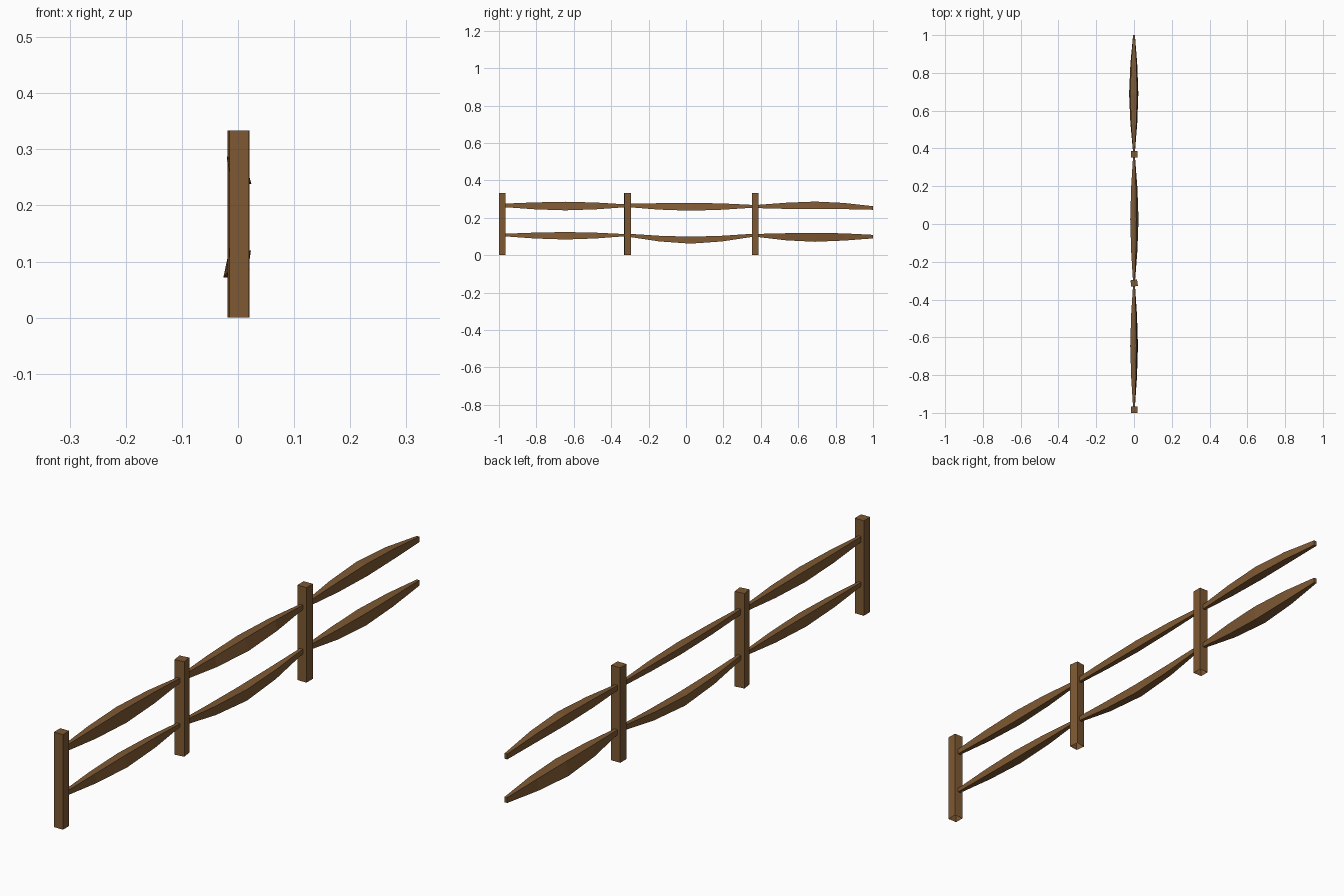
import bpy, bmesh
from math import radians, cos, sin

if "Cube" in bpy.data.objects:
    bpy.data.objects.remove(bpy.data.objects["Cube"])

wood = bpy.data.materials.new("brown_wood")
wood.diffuse_color = (0.21, 0.10, 0.033, 1)
wood.use_nodes = True
wood.node_tree.nodes["Principled BSDF"].inputs["Base Color"].default_value = wood.diffuse_color


def loft(name, rings, cap_first=True, cap_last=True):
    """Skin a series of four-point rings into a flat-faced solid."""
    bm = bmesh.new()
    loops = [[bm.verts.new(p) for p in ring] for ring in rings]
    for a, b in zip(loops, loops[1:]):
        for i in range(4):
            j = (i + 1) % 4
            bm.faces.new((a[i], a[j], b[j], b[i]))
    if cap_first:
        bm.faces.new(loops[0][::-1])
    if cap_last:
        bm.faces.new(loops[-1])
    bmesh.ops.recalc_face_normals(bm, faces=bm.faces)
    mesh = bpy.data.meshes.new(name)
    bm.to_mesh(mesh)
    bm.free()
    mesh.materials.append(wood)
    ob = bpy.data.objects.new(name, mesh)
    bpy.context.collection.objects.link(ob)
    return ob


def post(name, x, y, turn):
    """Square post, open underneath."""
    h, c, s = 0.0175, cos(radians(turn)), sin(radians(turn))
    corners = [(-h, -h), (h, -h), (h, h), (-h, h)]
    rings = [[(x + c * u - s * v, y + s * u + c * v, z) for u, v in corners]
             for z in (0, 0.334)]
    loft(name, rings, cap_first=False)


def rail(name, y0, y1, start, end, mid, bottom_x, top_x):
    """Hewn rail: thin ends swelling to a tilted four-sided middle."""
    rings = []
    for t, k in ((0, 0), (0.25, 0.68), (0.5, 1), (0.75, 0.68), (1, 0)):
        def mix(a, b):
            return a + (b - a) * k
        lo = mix(start[0] + (end[0] - start[0]) * t, mid[0])
        hi = mix(start[1] + (end[1] - start[1]) * t, mid[1])
        w = 0.005
        y = y0 + (y1 - y0) * t
        rings.append([(mix(-w, bottom_x[0]), y, lo), (mix(w, bottom_x[1]), y, lo),
                      (mix(w, top_x[1]), y, hi), (mix(-w, top_x[0]), y, hi)])
    loft(name, rings)


# Posts, the middle one turned slightly
post("front_post", 0.002, -0.9825, 0)
post("middle_post", 0.001, -0.313, 8)
post("back_post", 0.002, 0.37, 0)

# Rails for each bay: upper then lower
bays = [
    ("front", -0.97, -0.32, [
        ((0.257, 0.276), (0.257, 0.272), (0.240, 0.286), (-0.012, 0.018), (-0.020, 0.012)),
        ((0.101, 0.115), (0.102, 0.113), (0.084, 0.124), (-0.015, 0.021), (-0.016, 0.013))]),
    ("middle", -0.31, 0.36, [
        ((0.257, 0.276), (0.254, 0.269), (0.238, 0.280), (0.002, 0.024), (-0.020, 0.012)),
        ((0.099, 0.115), (0.099, 0.115), (0.062, 0.099), (-0.014, 0.018), (-0.019, 0.015))]),
    ("back", 0.38, 1.0, [
        ((0.252, 0.269), (0.243, 0.262), (0.247, 0.287), (-0.014, 0.021), (-0.020, 0.016)),
        ((0.098, 0.114), (0.090, 0.109), (0.072, 0.120), (-0.026, 0.016), (-0.016, 0.023))]),
]
for bay, y0, y1, rails in bays:
    for level, shape in zip(("upper", "lower"), rails):
        rail(f"{bay}_{level}_rail", y0, y1, *shape)
